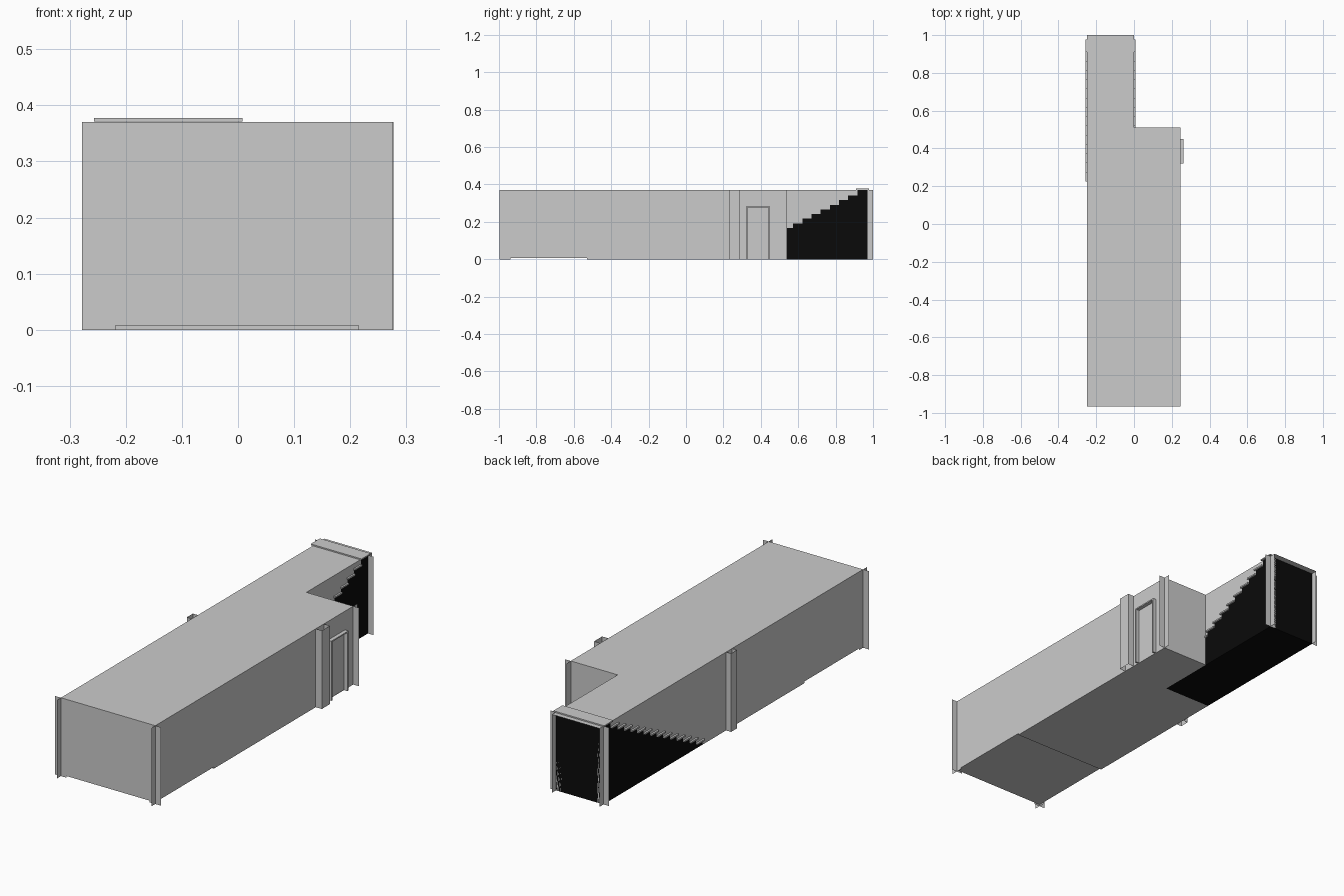
import bpy

if "Cube" in bpy.data.objects:
    bpy.data.objects.remove(bpy.data.objects["Cube"])

H = 0.37                      # ceiling height
XL, XR, XN = -0.248, 0.245, 0.0   # left wall, right wall, stairwell wall
YF, YC, YB = -0.967, 0.51, 0.97   # front wall, inner corner, stair back
STEPS, TREAD, Y0 = 15, 0.049, 0.23
RISE = H / STEPS

black = bpy.data.materials.new("black")
black.diffuse_color = (0.003, 0.003, 0.003, 1)
black.use_nodes = True
black.node_tree.nodes["Principled BSDF"].inputs["Base Color"].default_value = black.diffuse_color


def mesh(name, loops, mat=None):
    """Object made of separate flat faces, each given as a loop of points."""
    verts, faces = [], []
    for loop in loops:
        faces.append(range(len(verts), len(verts) + len(loop)))
        verts += loop
    me = bpy.data.meshes.new(name)
    me.from_pydata(verts, [], [list(f) for f in faces])
    ob = bpy.data.objects.new(name, me)
    bpy.context.collection.objects.link(ob)
    if mat:
        me.materials.append(mat)
    return ob


def upright(path, z0=0.0, z1=H):
    """Vertical faces along a plan path."""
    return [[(*a, z0), (*b, z0), (*b, z1), (*a, z1)] for a, b in zip(path, path[1:])]


def flat(path, z, up=True):
    loop = [(x, y, z) for x, y in path]
    return loop if up else loop[::-1]


def side(profile, x, right=True):
    """Face in a yz plane; the profile runs counter-clockwise seen from the right."""
    loop = [(x, y, z) for y, z in profile]
    return loop if right else loop[::-1]


def box(name, x0, x1, y0, y1, z0, z1):
    ring = [(x0, y0), (x1, y0), (x1, y1), (x0, y1)]
    return mesh(name, [flat(ring, z0, False), flat(ring, z1)] + upright(ring + ring[:1], z0, z1))


# Saw-tooth line of the stairs, from bottom to top
teeth = []
for i in range(STEPS):
    y = Y0 + i * TREAD
    teeth += [(y, i * RISE), (y, (i + 1) * RISE)]

# Ceiling and floor
mesh("ceiling", [flat([(XL, YF), (XR, YF), (XR, YC), (XN, YC), (XN, 1.0), (XL, 1.0)], H)])
YS, DIP = -0.53, 0.008
mesh("floor", [
    flat([(XL, YS), (XR, YS), (XR, YC), (XN, YC), (XN, Y0), (XL, Y0)], 0.0, False),
    flat([(XL, YF), (XR, YF), (XR, YS), (XL, YS)], DIP, False),
    *upright([(XL, YS), (XR, YS)], 0, DIP)])

# Walls: the side walls follow the stairs or leave the doorway open
D0, D1, DH = 0.325, 0.445, 0.28
mesh("front_wall", upright([(XL, YF), (XR, YF)], DIP))
mesh("left_wall", [side([(YF, DIP), (YS, DIP), (YS, 0)] + teeth + [(YF, H)], XL, False)])
mesh("right_wall", [side([(YF, DIP), (YS, DIP), (YS, 0), (D0, 0), (D0, DH), (D1, DH), (D1, 0),
                          (YC, 0), (YC, H), (YF, H)], XR)])
mesh("corner_wall", upright([(XR, YC), (XN, YC)]))
upper = [p for p in teeth if p[0] > YC]
mesh("stairwell_wall", [side([(YC, upper[0][1])] + upper + [(YC, H)], XN)])

# Stairs: black body with overhanging grey treads
body = teeth + [(YB, H), (YB, 0)]
mesh("stair_body", [
    side(body[::-1], XN), side(body[::-1], XL, False),
    flat([(XL, Y0), (XN, Y0), (XN, YB), (XL, YB)], 0, False),
    *upright([(XN, YB), (XL, YB)])], black)
for i in range(STEPS):
    y, z = Y0 + i * TREAD, (i + 1) * RISE
    mesh("riser", upright([(XL, y), (XN, y)], z - RISE, z))
    last = i == STEPS - 1
    box("landing_edge" if last else "tread", -0.257, 0.008, y - 0.006,
        0.978 if last else y + TREAD, z + 0.001 if last else z - 0.005, z + 0.007 if last else z + 0.002)

# Cross-shaped corner posts made of thin sheets
R = 0.03
for x, y in [(XL, YF), (XR, YF), (XR, YC), (XN, YB), (XL, YB)]:
    mesh("corner_post", upright([(x - R, y), (x + R, y)]) + upright([(x, y - R), (x, y + R)]))

# Wall posts, open at top and bottom
mesh("right_wall_post", upright([(XR, 0.23), (0.277, 0.23), (0.277, 0.29), (XR, 0.29)]))
mesh("left_wall_post", upright([(XL, 0.055), (-0.274, 0.055), (-0.274, 0.01), (XL, 0.01)]))

# Doorway: jambs, header and recessed door
XD = 0.263
box("door_jamb", XR, XD, D0 - 0.004, D0 + 0.004, 0, DH)
box("door_jamb", XR, XD, D1 - 0.004, D1 + 0.004, 0, DH)
box("door_header", XR, XD, D0 - 0.004, D1 + 0.004, DH - 0.004, DH + 0.002)
mesh("door_panel", [side([(D0, 0), (D1, 0), (D1, DH), (D0, DH)], XR - 0.002)])
